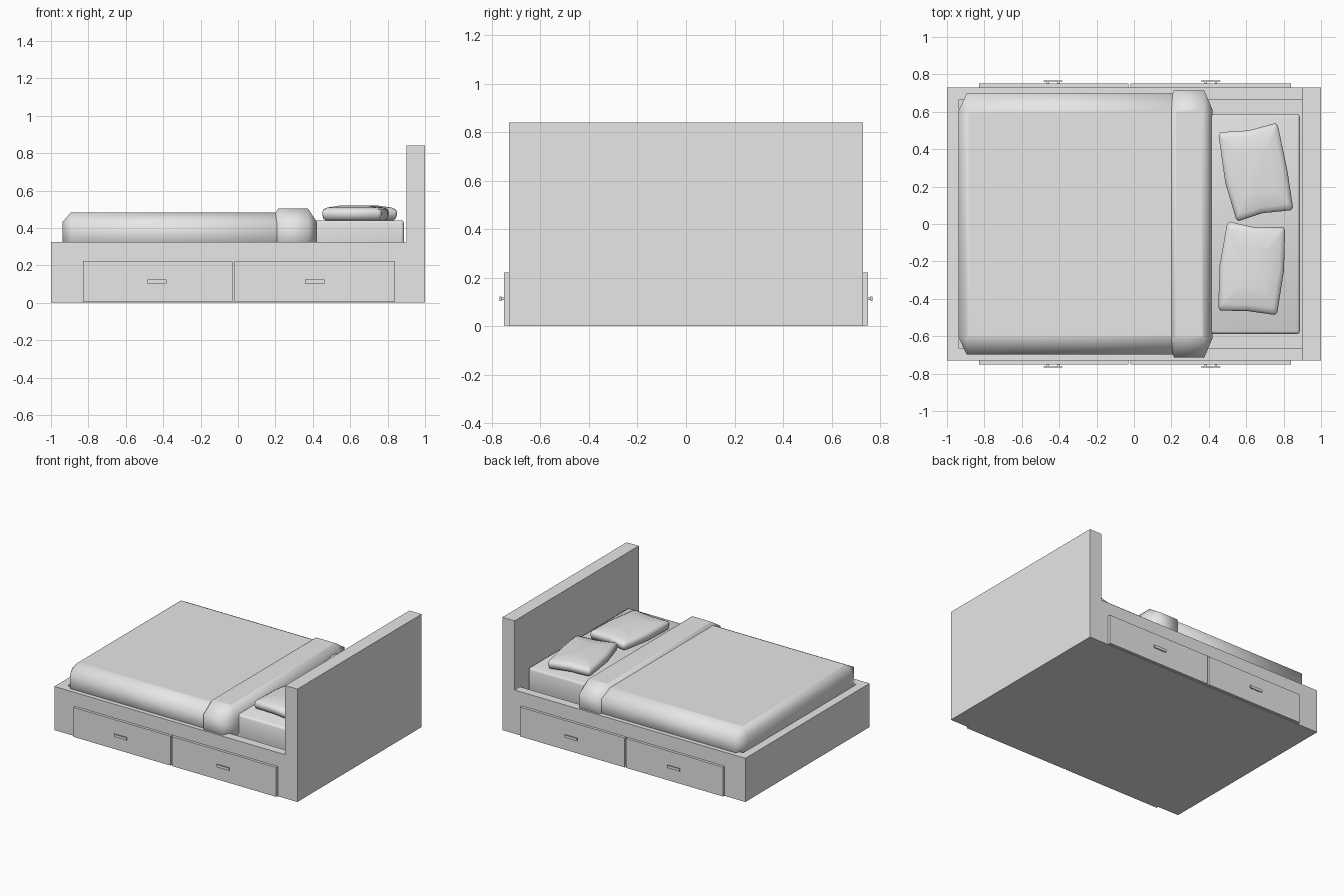
import bpy, bmesh, math
from mathutils import Vector

cube = bpy.data.objects.get("Cube")
if cube:
    bpy.data.objects.remove(cube, do_unlink=True)

grey = bpy.data.materials.new("plain_grey")
grey.use_nodes = True
grey.diffuse_color = (0.8, 0.8, 0.8, 1)
grey.node_tree.nodes["Principled BSDF"].inputs["Base Color"].default_value = (0.8, 0.8, 0.8, 1)


def finish(bm, name, smooth=None):
    bmesh.ops.recalc_face_normals(bm, faces=bm.faces)
    mesh = bpy.data.meshes.new(name)
    bm.to_mesh(mesh)
    bm.free()
    mesh.materials.append(grey)
    obj = bpy.data.objects.new(name, mesh)
    bpy.context.collection.objects.link(obj)
    if smooth:
        bpy.ops.object.select_all(action='DESELECT')
        obj.select_set(True)
        bpy.context.view_layer.objects.active = obj
        bpy.ops.object.shade_smooth_by_angle(angle=math.radians(smooth))
    return obj


def box(name, lo, hi, bevel=None, segments=1, smooth=None):
    """Box between two corners, with a separate bevel width along each axis."""
    lo, hi = Vector(lo), Vector(hi)
    unit = Vector(bevel or (1, 1, 1))
    size, mid = hi - lo, (lo + hi) / 2
    bm = bmesh.new()
    bmesh.ops.create_cube(bm, size=1)
    bmesh.ops.scale(bm, vec=[s / u for s, u in zip(size, unit)], verts=bm.verts)
    if bevel:
        bmesh.ops.bevel(bm, geom=bm.edges[:], offset=1, offset_type='OFFSET',
                        segments=segments, profile=0.5, affect='EDGES')
    bmesh.ops.scale(bm, vec=unit, verts=bm.verts)
    bmesh.ops.translate(bm, vec=mid, verts=bm.verts)
    if smooth and segments == 1:
        # Small border keeps the broad top evenly shaded
        top = max(bm.faces, key=lambda f: f.calc_center_median().z)
        bmesh.ops.inset_region(bm, faces=[top], thickness=0.02)
    return finish(bm, name, smooth)


# Frame and headboard: one side profile swept across the width
HALF = 0.73
RIM = 0.325
bm = bmesh.new()
profile = [(-1, 0), (1, 0), (1, 0.84), (0.9, 0.84), (0.9, RIM), (-1, RIM)]
side = bm.faces.new([bm.verts.new((x, -HALF, z)) for x, z in profile])
swept = bmesh.ops.extrude_face_region(bm, geom=[side])["geom"]
bmesh.ops.translate(bm, vec=(0, 2 * HALF, 0),
                    verts=[v for v in swept if isinstance(v, bmesh.types.BMVert)])
bmesh.ops.recalc_face_normals(bm, faces=bm.faces)

# Recess for the mattress, running up to the headboard
bm.normal_update()
deck = next(f for f in bm.faces if f.normal.z > 0.9
            and abs(f.calc_center_median().z - RIM) < 0.01)
bmesh.ops.inset_region(bm, faces=[deck], thickness=0.09)
for v in deck.verts:
    if v.co.x > 0:
        v.co.x = 0.9
flat = [f for f in bm.faces if f.calc_area() < 1e-5]
bmesh.ops.delete(bm, geom=flat, context='FACES_ONLY')
floor = bmesh.ops.extrude_discrete_faces(bm, faces=[deck])["faces"][0]
bmesh.ops.translate(bm, vec=(0, 0, -0.075), verts=floor.verts)
finish(bm, "bed_frame")

# Drawers with pull handles on both long sides
for s, side_name in ((-1, "front"), (1, "back")):
    def slab(name, x0, x1, y0, y1, z0, z1):
        ys = sorted((s * y0, s * y1))
        box(f"{side_name}_{name}", (x0, ys[0], z0), (x1, ys[1], z1))

    for tag, x0, x1, hx in (("foot", -0.83, -0.03, -0.433), ("head", -0.02, 0.84, 0.411)):
        slab(f"{tag}_drawer", x0, x1, HALF - 0.005, 0.75, 0.003, 0.222)
        slab(f"{tag}_handle_bar", hx - 0.052, hx + 0.052, 0.761, 0.768, 0.103, 0.123)
        for px in (-0.028, 0.028):
            slab(f"{tag}_handle_post", hx + px - 0.006, hx + px + 0.006,
                 0.749, 0.762, 0.108, 0.118)

# Mattress
box("mattress", (-0.88, -0.588, 0.25), (0.887, 0.588, 0.441),
    bevel=(0.015, 0.015, 0.015), segments=2, smooth=50)

# Duvet and its folded-back band
box("duvet", (-0.938, -0.697, 0.26), (0.3, 0.697, 0.482),
    bevel=(0.043, 0.09, 0.05), smooth=75)
box("duvet_fold", (0.17, -0.715, 0.24), (0.42, 0.715, 0.503),
    bevel=(0.045, 0.105, 0.07), smooth=75)


# Pillows: four corners joined by slightly curved sides, puffed in layers
def pillow(name, outline):
    pts = [Vector(p) for p in outline]
    ring = []
    for i, p in enumerate(pts):
        if i % 2:
            ring.append(p)
        else:
            ring.append(p.lerp(pts[i - 1], 0.07))
            ring.append(p.lerp(pts[(i + 1) % len(pts)], 0.07))
    mid = sum(pts, Vector((0, 0))) / len(pts)
    bm = bmesh.new()
    layers = []
    for k, z in ((0.9, 0.441), (0.97, 0.45), (1, 0.47), (1, 0.485),
                 (0.96, 0.5), (0.85, 0.509), (0.5, 0.519)):
        layers.append([bm.verts.new((*mid.lerp(p, k), z)) for p in ring])
    for a, b in zip(layers, layers[1:]):
        for i in range(len(ring)):
            j = (i + 1) % len(ring)
            bm.faces.new((a[i], a[j], b[j], b[i]))
    bm.faces.new(layers[0])
    bm.faces.new(layers[-1])
    finish(bm, name, 80)


pillow("left_pillow", [(0.45, 0.49), (0.488, 0.22), (0.55, 0.013), (0.682, 0.057),
                       (0.852, 0.075), (0.82, 0.287), (0.766, 0.542), (0.612, 0.5)])
pillow("right_pillow", [(0.5, 0.015), (0.458, -0.22), (0.45, -0.462), (0.612, -0.466),
                        (0.764, -0.488), (0.802, -0.247), (0.808, -0.016), (0.644, -0.018)])
